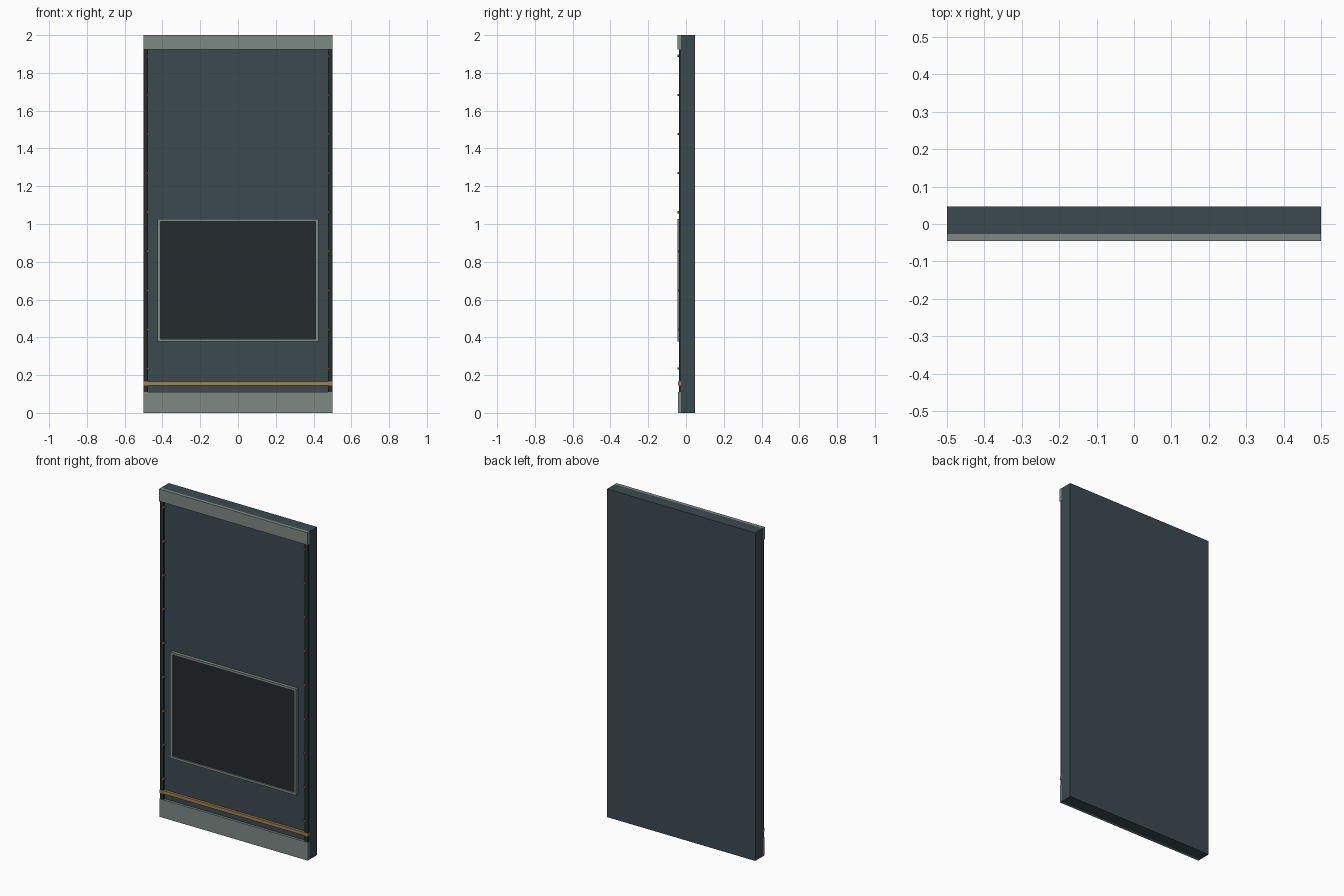
import bpy, math

if "Cube" in bpy.data.objects:
    bpy.data.objects.remove(bpy.data.objects["Cube"])


def mat(name, r, g, b):
    m = bpy.data.materials.new(name)
    m.diffuse_color = (r, g, b, 1)
    m.use_nodes = True
    m.node_tree.nodes["Principled BSDF"].inputs["Base Color"].default_value = m.diffuse_color
    return m


SLATE = mat("slate", 0.045, 0.068, 0.08)
DARK = mat("dark_strip", 0.018, 0.025, 0.028)
BLACK = mat("dark_inset", 0.018, 0.024, 0.027)
STEEL = mat("steel", 0.21, 0.25, 0.23)
BRASS = mat("brass", 0.38, 0.22, 0.08)


def box(name, x0, x1, y0, y1, z0, z1, material):
    bpy.ops.mesh.primitive_cube_add(
        size=1, location=((x0 + x1) / 2, (y0 + y1) / 2, (z0 + z1) / 2))
    ob = bpy.context.object
    ob.name = name
    ob.scale = (x1 - x0, y1 - y0, z1 - z0)
    bpy.ops.object.transform_apply(location=False, rotation=False, scale=True)
    ob.data.materials.append(material)
    return ob


FACE = -0.027  # front plane of the main slab

# Main slab
box("wall_slab", -0.5, 0.5, FACE, 0.047, 0, 2, SLATE)

# Top and bottom rails
box("top_rail", -0.5, 0.5, -0.046, FACE, 1.925, 2, STEEL)
box("bottom_rail", -0.5, 0.5, -0.042, FACE, 0, 0.11, STEEL)

# Brass stripe
box("accent_stripe", -0.5, 0.5, -0.042, FACE, 0.146, 0.166, BRASS)

# Edge strips with a column of rivets on each side
for side, label in ((-1, "left"), (1, "right")):
    xs = sorted((side * 0.476, side * 0.5))
    box(label + "_edge_strip", xs[0], xs[1], -0.038, FACE, 0.11, 1.925, DARK)
    for i in range(9):
        bpy.ops.mesh.primitive_cylinder_add(
            vertices=10, radius=0.006, depth=0.02,
            location=(side * 0.477, -0.036, 0.235 + i * 0.2069),
            rotation=(math.pi / 2, 0, 0))
        rivet = bpy.context.object
        rivet.name = f"{label}_rivet_{i + 1}"
        rivet.data.materials.append(BRASS)

# Inset panel and its frame
X, Z0, Z1, T = 0.425, 0.378, 1.026, 0.014
box("inset_panel", -X + T, X - T, -0.038, FACE, Z0 + T, Z1 - T, BLACK)
box("frame_bottom", -X, X, -0.046, FACE, Z0, Z0 + T, STEEL)
box("frame_top", -X, X, -0.046, FACE, Z1 - T, Z1, STEEL)
box("frame_left", -X, -X + T, -0.046, FACE, Z0 + T, Z1 - T, STEEL)
box("frame_right", X - T, X, -0.046, FACE, Z0 + T, Z1 - T, STEEL)
